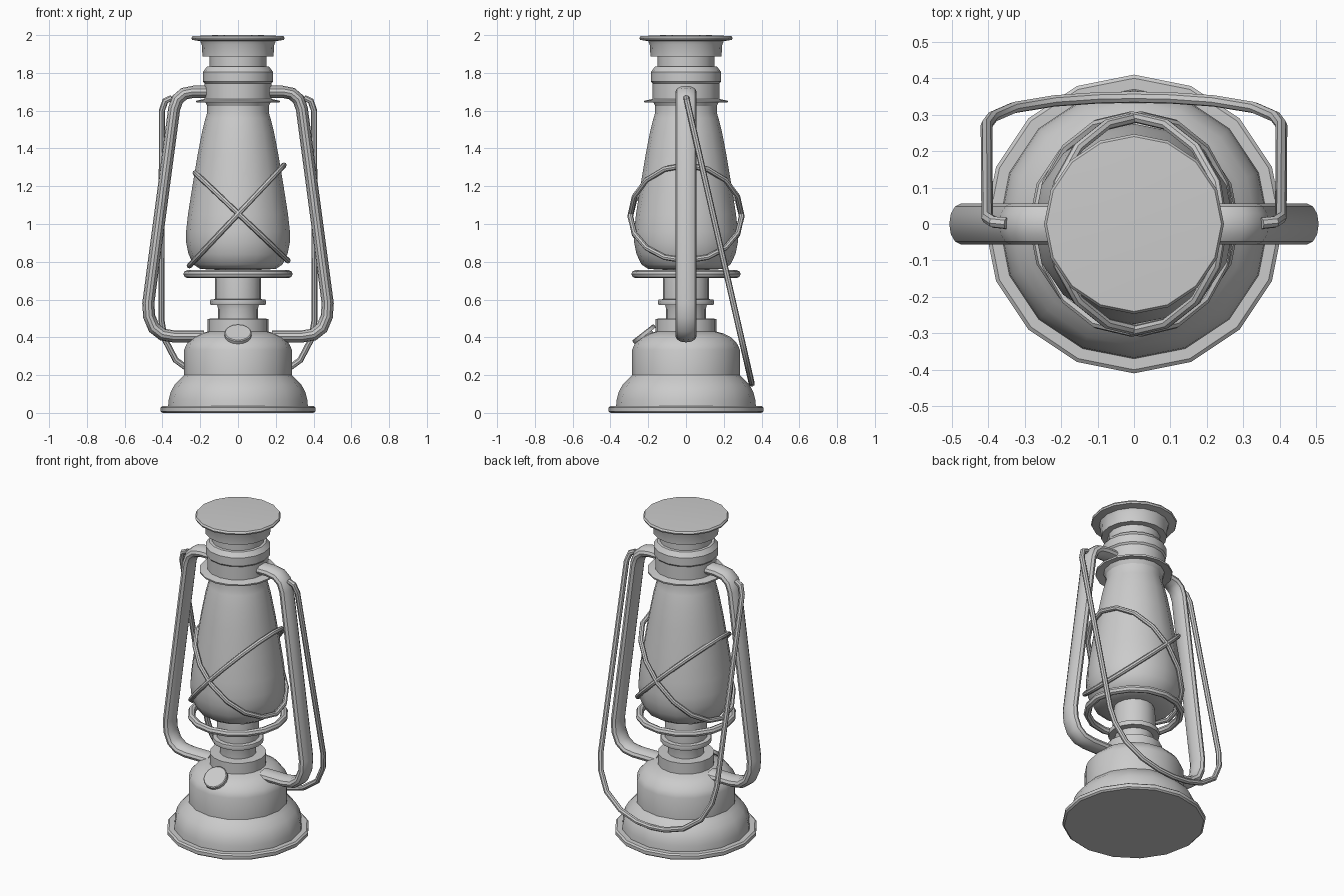
import bpy, bmesh, math
from mathutils import Vector

if "Cube" in bpy.data.objects:
    bpy.data.objects.remove(bpy.data.objects["Cube"])

SIDES = 16


def finish(name, bm):
    bmesh.ops.recalc_face_normals(bm, faces=bm.faces)
    me = bpy.data.meshes.new(name)
    bm.to_mesh(me)
    bm.free()
    ob = bpy.data.objects.new(name, me)
    bpy.context.collection.objects.link(ob)
    bpy.ops.object.select_all(action='DESELECT')
    bpy.context.view_layer.objects.active = ob
    ob.select_set(True)
    bpy.ops.object.shade_smooth_by_angle(angle=math.radians(35))
    return ob


def bridge(bm, a, b):
    n = len(a)
    for i in range(n):
        j = (i + 1) % n
        bm.faces.new((a[i], a[j], b[j], b[i]))


def lathe(name, profile):
    """Turned solid from (radius, z) pairs, capped at both ends."""
    bm = bmesh.new()
    rings = [[bm.verts.new((r * math.cos(math.tau * i / SIDES),
                            r * math.sin(math.tau * i / SIDES), z))
              for i in range(SIDES)] for r, z in profile]
    for a, b in zip(rings, rings[1:]):
        bridge(bm, a, b)
    bm.faces.new(rings[0])
    bm.faces.new(rings[-1])
    return finish(name, bm)


def sweep(name, points, normal, in_plane, across, closed=False, sides=8):
    """Oval tube along a planar path; normal is the path plane's normal."""
    bm = bmesh.new()
    pts = [Vector(p) for p in points]
    normal = Vector(normal).normalized()
    n = len(pts)
    rings = []
    for i, p in enumerate(pts):
        prev = pts[i - 1] if closed or i > 0 else p
        nxt = pts[(i + 1) % n] if closed or i < n - 1 else p
        d1 = (p - prev).normalized() if p != prev else (nxt - p).normalized()
        d2 = (nxt - p).normalized() if p != nxt else d1
        tangent = (d1 + d2).normalized()
        miter = 1 / max(0.5, tangent.dot(d1))
        side = normal.cross(tangent)
        rings.append([bm.verts.new(
            p + side * in_plane * miter * math.cos(math.tau * k / sides)
            + normal * across * math.sin(math.tau * k / sides)) for k in range(sides)])
    for a, b in zip(rings, rings[1:]):
        bridge(bm, a, b)
    if closed:
        bridge(bm, rings[-1], rings[0])
    else:
        bm.faces.new(rings[0])
        bm.faces.new(rings[-1])
    return finish(name, bm)


def circle(cx, cz, hx, hy, hz):
    steps = [math.tau * i / SIDES for i in range(SIDES)]
    return [(cx + hx * math.cos(a), hy * math.sin(a), cz + hz * math.cos(a)) for a in steps]


# Fuel tank with foot rim and collar
lathe("fuel_tank", [(.40, 0), (.41, .008), (.41, .028), (.40, .036), (.37, .036),
                    (.367, .07), (.357, .11), (.335, .15), (.305, .18), (.285, .20),
                    (.285, .335), (.272, .365), (.24, .40), (.20, .42), (.162, .43),
                    (.162, .498), (.10, .50)])

# Burner neck
lathe("burner", [(.105, .49), (.105, .55), (.11, .57), (.146, .572), (.149, .585),
                 (.146, .60), (.122, .602), (.122, .71), (.115, .77)])

# Ring below the globe
sweep("globe_ring", circle(0, .735, .268, .268, 0), (0, 0, 1), .021, .021, True)

# Glass globe
lathe("globe", [(.11, .757), (.20, .762), (.235, .785), (.262, .84), (.274, .90),
                (.275, .96), (.265, 1.05), (.243, 1.19), (.215, 1.36), (.19, 1.49),
                (.172, 1.56), (.163, 1.59), (.163, 1.65)])

# Chimney and cap
lathe("chimney", [(.16, 1.62), (.175, 1.65), (.22, 1.642), (.222, 1.652), (.177, 1.662),
                  (.177, 1.745), (.186, 1.755), (.186, 1.805), (.165, 1.833),
                  (.15, 1.835), (.15, 1.90)])
lathe("cap", [(.15, 1.888), (.188, 1.888), (.192, 1.95), (.20, 1.968), (.243, 1.975),
              (.247, 1.985), (.240, 1.995), (.12, 2.0)])

# Side air tubes
for side, s in (("left", -1), ("right", 1)):
    path = [(.15, 1.70), (.235, 1.70), (.285, 1.69), (.32, 1.66), (.338, 1.61),
            (.475, .58), (.47, .51), (.445, .45), (.40, .415), (.34, .405), (.18, .405)]
    sweep(side + "_air_tube", [(s * x, 0, z) for x, z in path], (0, 1, 0), .032, .056,
          sides=12)

# Carrying bail, folded down behind the lantern
half = [(.35, 1.668), (.385, 1.652), (.403, 1.60), (.405, .49), (.388, .39), (.33, .28),
        (.22, .20), (.10, .163)]
outline = [(-x, z) for x, z in half] + [(0, .155)] + half[::-1]
slope = .229
sweep("bail", [(x, (1.675 - z) * slope, z) for x, z in outline], (0, 1, slope), .016, .016)

# Crossed guard wires around the globe
for name, cx, cz, hx, hz in (("guard_wire_a", -.007, 1.045, .25, .266),
                             ("guard_wire_b", .019, 1.038, .245, -.232)):
    sweep(name, circle(cx, cz, hx, .295, hz), (-hz, 0, hx), .0145, .0145, True)

# Filler cap on the front shoulder, tilted outwards
for name, r, lo, hi in (("filler_cap", .072, -.01, .012), ("filler_neck", .045, -.06, 0)):
    ob = lathe(name, [(r, lo), (r, hi - .004), (r * .93, hi)])
    ob.location = (0, -.222, .417)
    ob.rotation_euler = (math.radians(38), 0, 0)
